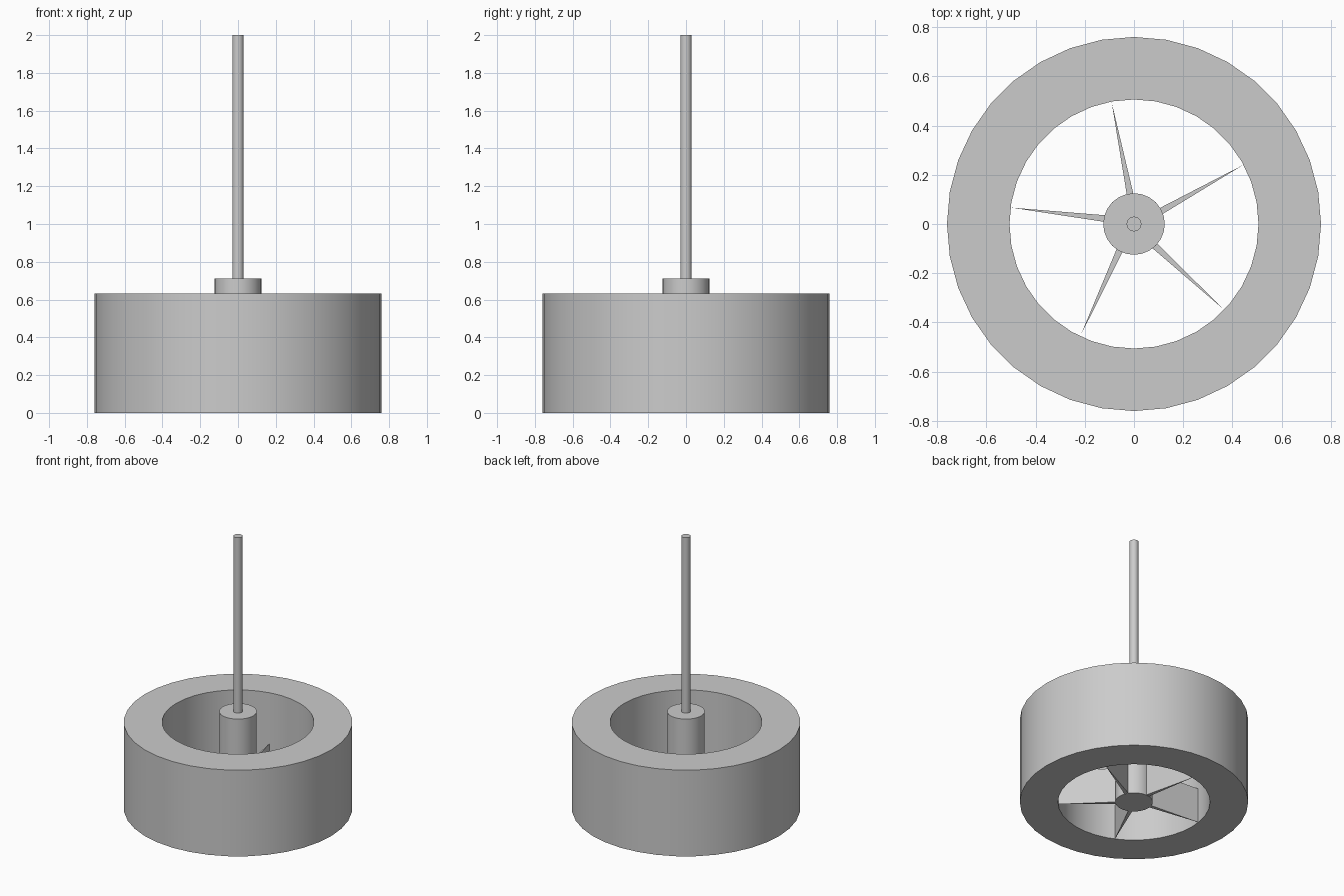
import bpy
import bmesh
from math import cos, sin, radians, tau

cube = bpy.data.objects.get("Cube")
if cube:
    bpy.data.objects.remove(cube, do_unlink=True)

grey = bpy.data.materials.new("plain grey")
grey.use_nodes = True
colour = (0.6, 0.6, 0.6, 1)
grey.diffuse_color = colour
grey.node_tree.nodes["Principled BSDF"].inputs["Base Color"].default_value = colour

RING_HEIGHT = 0.633
HUB_RADIUS = 0.125
BORE_RADIUS = 0.506


def finish(name, bm, smooth=True):
    """Turn a bmesh into a named, coloured object."""
    bmesh.ops.recalc_face_normals(bm, faces=bm.faces)
    mesh = bpy.data.meshes.new(name)
    bm.to_mesh(mesh)
    bm.free()
    mesh.materials.append(grey)
    obj = bpy.data.objects.new(name, mesh)
    bpy.context.collection.objects.link(obj)
    if smooth:
        bpy.ops.object.select_all(action="DESELECT")
        obj.select_set(True)
        bpy.context.view_layer.objects.active = obj
        bpy.ops.object.shade_smooth_by_angle(angle=radians(30))
    return obj


def ring(name, inner, outer, height, sides):
    """Tube with flat ends, from a rectangular section swept round z."""
    bm = bmesh.new()
    section = [(inner, 0), (outer, 0), (outer, height), (inner, height)]
    loops = [[bm.verts.new((r * cos(tau * i / sides), r * sin(tau * i / sides), z))
              for r, z in section] for i in range(sides)]
    for i in range(sides):
        a, b = loops[i], loops[(i + 1) % sides]
        for j in range(4):
            k = (j + 1) % 4
            bm.faces.new((a[j], b[j], b[k], a[k]))
    return finish(name, bm)


def prism(name, outline, bottom, top, smooth=True):
    """Upright solid from a plan outline."""
    bm = bmesh.new()
    base = bm.faces.new([bm.verts.new((x, y, bottom)) for x, y in outline])
    result = bmesh.ops.extrude_face_region(bm, geom=[base], use_keep_orig=True)
    for item in result["geom"]:
        if isinstance(item, bmesh.types.BMVert):
            item.co.z = top
    return finish(name, bm, smooth)


def circle(radius, sides):
    return [(radius * cos(tau * i / sides), radius * sin(tau * i / sides))
            for i in range(sides)]


def polar(radius, degrees):
    return radius * cos(radians(degrees)), radius * sin(radians(degrees))


# Two nested rings form the thick outer housing
ring("outer_housing", 0.635, 0.76, RING_HEIGHT, 36)
ring("inner_housing", BORE_RADIUS, 0.635, RING_HEIGHT, 36)

# Central hub and long drive shaft
prism("hub", circle(HUB_RADIUS, 24), 0, 0.712)
prism("drive_shaft", circle(0.03, 24), 0.70, 2.0)

# Five tapering blades, wide at the hub and pointed at the bore
for n in range(5):
    angle = 28.4 + 72 * n
    outline = [polar(HUB_RADIUS - 0.005, angle - 9.5), polar(0.503, angle),
               polar(HUB_RADIUS - 0.005, angle + 3.5)]
    prism(f"blade_{n + 1}", outline, 0.002, 0.26, smooth=False)
